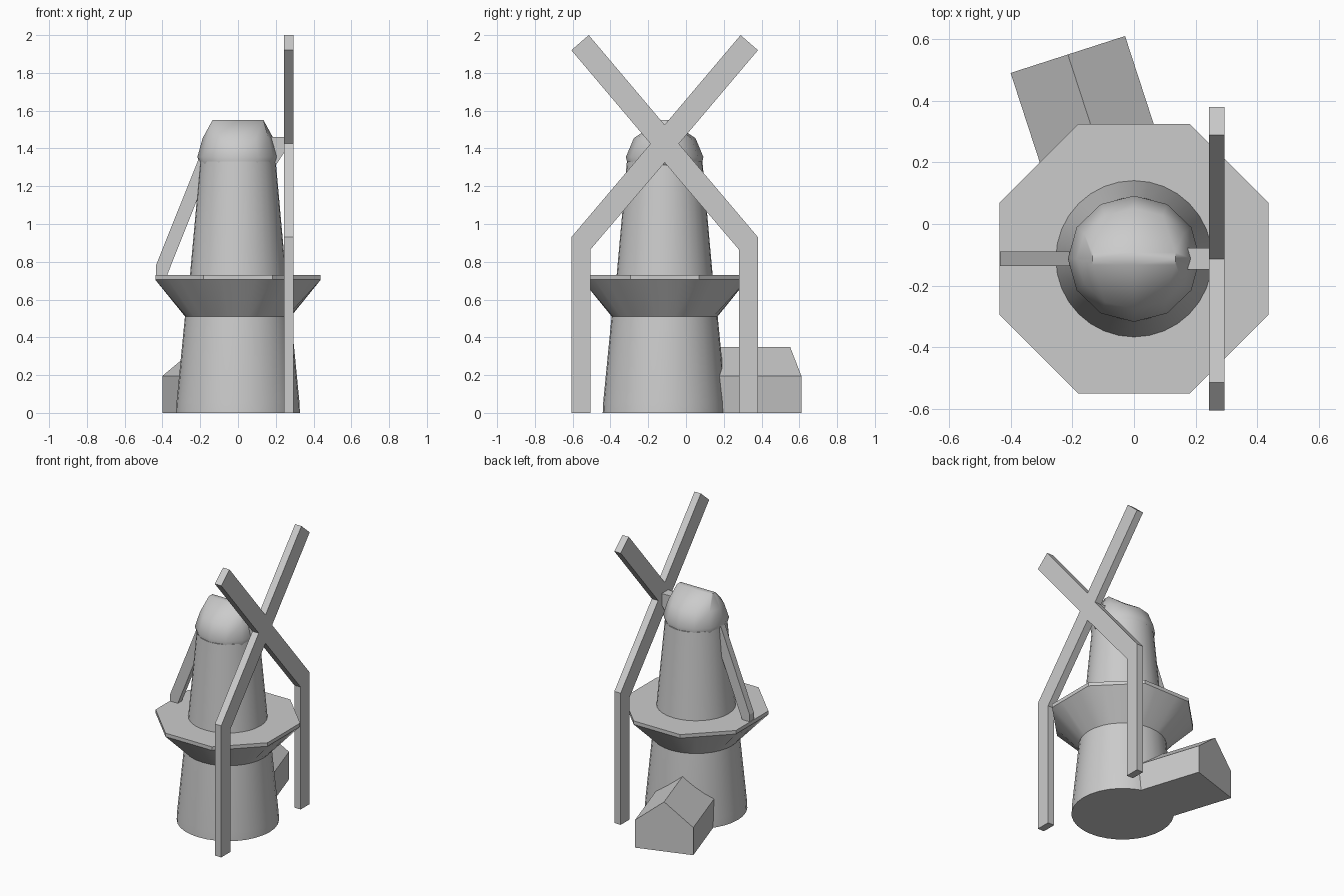
import bpy, bmesh
from math import sin, cos, pi, radians
from mathutils import Vector

if "Cube" in bpy.data.objects:
    bpy.data.objects.remove(bpy.data.objects["Cube"])

AXIS_Y = -0.113  # tower centre line

grey = bpy.data.materials.new("plain grey")
grey.use_nodes = True
grey.diffuse_color = (0.6, 0.6, 0.6, 1)
grey.node_tree.nodes["Principled BSDF"].inputs["Base Color"].default_value = (0.6, 0.6, 0.6, 1)


def finish(name, bm, smooth=None):
    bmesh.ops.recalc_face_normals(bm, faces=bm.faces[:])
    mesh = bpy.data.meshes.new(name)
    bm.to_mesh(mesh)
    bm.free()
    mesh.materials.append(grey)
    obj = bpy.data.objects.new(name, mesh)
    bpy.context.collection.objects.link(obj)
    if smooth:
        bpy.ops.object.select_all(action='DESELECT')
        obj.select_set(True)
        bpy.context.view_layer.objects.active = obj
        bpy.ops.object.shade_smooth_by_angle(angle=radians(smooth))
    return obj


def loft(name, rings, smooth=None):
    """Skin a stack of equal-sized point rings and cap both ends."""
    bm = bmesh.new()
    loops = [[bm.verts.new(p) for p in ring] for ring in rings]
    n = len(loops[0])
    for low, high in zip(loops, loops[1:]):
        for i in range(n):
            j = (i + 1) % n
            bm.faces.new((low[i], low[j], high[j], high[i]))
    bm.faces.new(loops[0])
    bm.faces.new(loops[-1])
    bmesh.ops.remove_doubles(bm, verts=bm.verts[:], dist=1e-5)
    return finish(name, bm, smooth)


def prism(name, points, start, depth):
    """Close a flat 3D outline and extrude it along depth."""
    bm = bmesh.new()
    start = Vector(start)
    face = bm.faces.new([bm.verts.new(start + Vector(p)) for p in points])
    result = bmesh.ops.extrude_face_region(bm, geom=[face], use_keep_orig=True)
    moved = [g for g in result["geom"] if isinstance(g, bmesh.types.BMVert)]
    bmesh.ops.translate(bm, verts=moved, vec=Vector(depth))
    return finish(name, bm)


def ellipse(z, rx, ry=None, n=32):
    ry = ry or rx
    return [(rx * cos(2 * pi * i / n), AXIS_Y + ry * sin(2 * pi * i / n), z) for i in range(n)]


def octagon(z, apothem, n=32):
    ring = []
    for i in range(n):
        a = 2 * pi * i / n
        off = (a + pi / 8) % (pi / 4) - pi / 8
        r = apothem / cos(off)
        ring.append((r * cos(a), AXIS_Y + r * sin(a), z))
    return ring


def ridge(z, half_x, half_y, n=12):
    """Squeeze a ring into the narrow rectangle on top of the cap."""
    ring = []
    for i in range(n):
        c, s = cos(2 * pi * i / n), sin(2 * pi * i / n)
        x = max(-1, min(1, c * 2.01))
        y = max(-1, min(1, s * 2.01))
        ring.append((half_x * x, AXIS_Y + half_y * y, z))
    return ring


# Tower body
loft("lower_tower", [ellipse(0, 0.328), ellipse(0.06, 0.325), ellipse(0.52, 0.28)], 30)
loft("upper_tower", [ellipse(0.72, 0.255), ellipse(1.33, 0.2)], 30)

# Gallery: flared underside and flat octagonal deck
loft("gallery", [ellipse(0.51, 0.28), octagon(0.705, 0.438), octagon(0.73, 0.438)], 30)

# Rotating cap
loft("cap", [ellipse(1.31, 0.2, 0.195, 12), ellipse(1.355, 0.215, 0.205, 12),
             ellipse(1.455, 0.187, 0.163, 12), ridge(1.55, 0.135, 0.02)], 40)

# Sail shaft
shaft = [(0.15, 1.31), (0.2, 1.31), (0.245, 1.38), (0.245, 1.46), (0.15, 1.46)]
prism("sail_shaft", [(x, 0, z) for x, z in shaft], (0, AXIS_Y - 0.035, 0), (0, 0.07, 0))

# Tail pole down to the deck
pole = [(-0.435, 0.73), (-0.375, 0.73), (-0.15, 1.295), (-0.19, 1.39), (-0.435, 0.78)]
prism("tail_pole", [(x, 0, z) for x, z in pole], (0, AXIS_Y - 0.023, 0), (0, 0.046, 0))

# Crossed sails, the lower two bending into upright legs
half = [(0.075, 1.425), (0.494, 0.93), (0.494, 0), (0.393, 0), (0.393, 0.865)]
upper = [(0, 1.525), (0.402, 2.0), (0.494, 1.92)]
right = upper + half
left = [(-y, z) for y, z in reversed(right[1:])]
outline = right + [(0, 1.325)] + left
prism("crossed_sails", [(0, y, z) for y, z in outline], (0.244, AXIS_Y, 0), (0.05, 0, 0))

# Gabled shed running into the tower base
across = Vector((0.186, 0.06, 0))
gable = [(-1, 0), (1, 0), (1, 0.195), (0, 0.35), (-1, 0.195)]
prism("shed", [across * u + Vector((0, 0, z)) for u, z in gable],
      (-0.215, 0.551, 0), (0.155, -0.476, 0))
